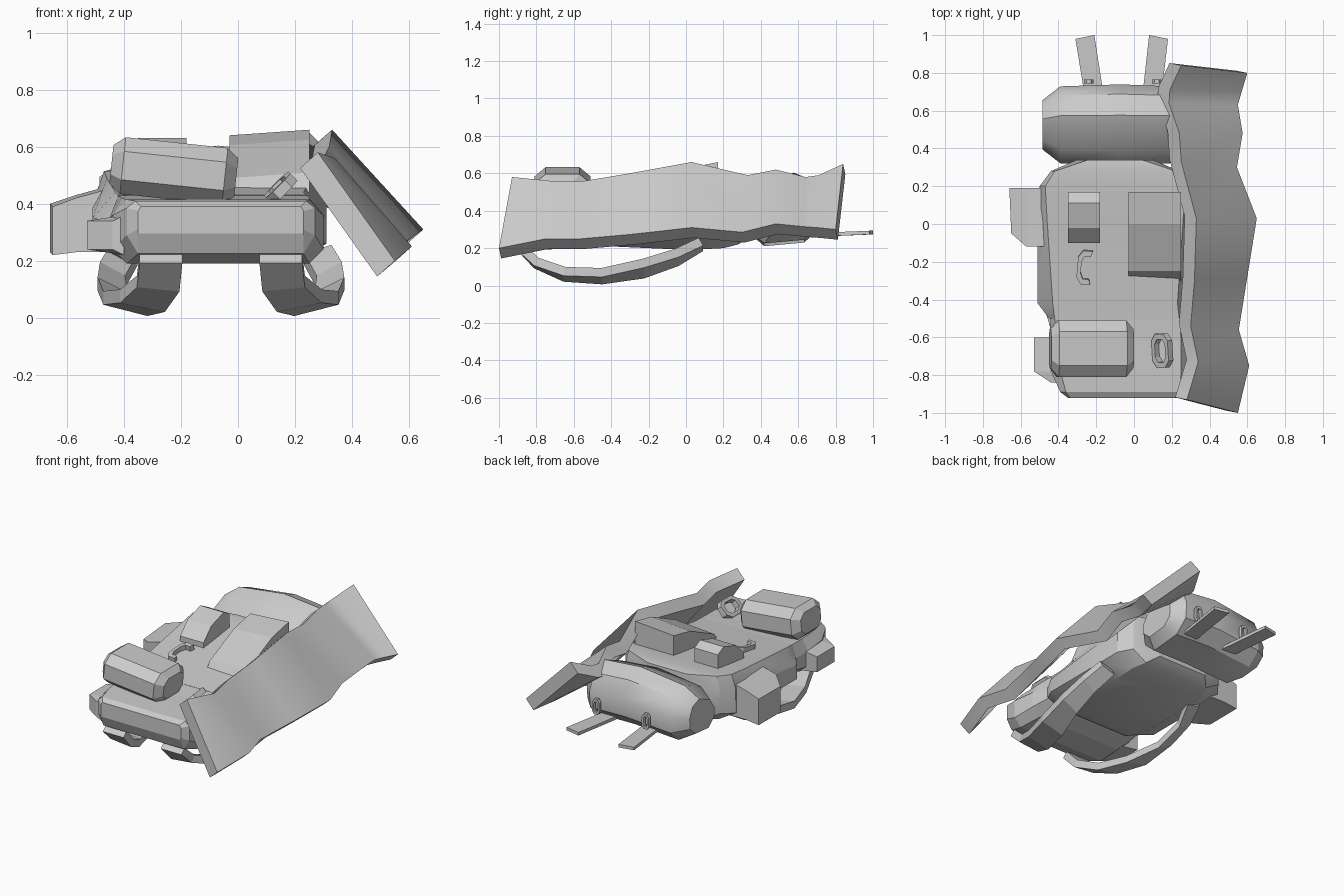
import bpy, bmesh, math
from mathutils import Vector, Matrix, Euler


def loft(name, rings, smooth=0):
    """Skin a list of equal-length point rings and cap both ends."""
    bm = bmesh.new()
    vs = [[bm.verts.new(p) for p in r] for r in rings]
    n = len(vs[0])
    for a, b in zip(vs, vs[1:]):
        for i in range(n):
            j = (i + 1) % n
            bm.faces.new((a[i], a[j], b[j], b[i]))
    bm.faces.new(vs[0])
    bm.faces.new(vs[-1])
    bmesh.ops.recalc_face_normals(bm, faces=bm.faces)
    me = bpy.data.meshes.new(name)
    bm.to_mesh(me)
    bm.free()
    ob = bpy.data.objects.new(name, me)
    bpy.context.collection.objects.link(ob)
    if smooth:
        bpy.ops.object.select_all(action='DESELECT')
        bpy.context.view_layer.objects.active = ob
        ob.select_set(True)
        bpy.ops.object.shade_smooth_by_angle(angle=math.radians(smooth))
    return ob


def body_ring(y, cx, top, mid, bot, zb, z1, z2, zt):
    return [(cx - top, y, zt), (cx + top, y, zt), (cx + mid, y, z2), (cx + mid, y, z1),
            (cx + bot, y, zb), (cx - bot, y, zb), (cx - mid, y, z1), (cx - mid, y, z2)]


def side_profile(name, x0, x1, prof, tilt=0.0):
    """Extrude a (y, z) profile along x; tilt raises z towards +x."""
    return loft(name, [[(x, y, z + tilt * (x - x0)) for y, z in prof] for x in (x0, x1)])


# Main pack body and lower compartment
loft("pack_body", [body_ring(*s) for s in [
    (-0.50, -0.09, 0.33, 0.36, 0.26, 0.23, 0.27, 0.34, 0.43),
    (-0.42, -0.10, 0.33, 0.41, 0.28, 0.21, 0.26, 0.35, 0.44),
    (0.02, -0.10, 0.36, 0.41, 0.28, 0.19, 0.26, 0.40, 0.49),
    (0.20, -0.10, 0.37, 0.40, 0.28, 0.20, 0.27, 0.43, 0.515),
    (0.28, -0.10, 0.32, 0.34, 0.24, 0.22, 0.28, 0.44, 0.52),
    (0.34, -0.10, 0.14, 0.20, 0.18, 0.26, 0.32, 0.45, 0.51)]], 28)
loft("lower_compartment", [body_ring(*s) for s in [
    (-0.92, -0.06, 0.28, 0.29, 0.29, 0.295, 0.31, 0.375, 0.39),
    (-0.89, -0.06, 0.30, 0.33, 0.29, 0.225, 0.29, 0.385, 0.41),
    (-0.78, -0.07, 0.32, 0.37, 0.32, 0.19, 0.24, 0.36, 0.415),
    (-0.62, -0.08, 0.33, 0.37, 0.31, 0.20, 0.25, 0.35, 0.42),
    (-0.48, -0.09, 0.33, 0.35, 0.29, 0.25, 0.27, 0.34, 0.43)]])

# Pockets on top of the pack
side_profile("large_top_pocket", -0.03, 0.25,
             [(0.17, 0.47), (0.17, 0.64), (0.0, 0.605), (-0.25, 0.49), (-0.30, 0.42)], 0.07)
side_profile("small_top_pocket", -0.35, -0.18,
             [(0.17, 0.48), (0.17, 0.60), (0.11, 0.63), (-0.02, 0.59), (-0.10, 0.51), (-0.10, 0.44)])

# Side pockets on the left
loft("side_pocket", [[(-0.46, y0, zt + 0.06), (-0.46, y0, zb), (-0.57, y0, zb),
                      (x, y1, zb - 0.01), (x, y1, zt), (-0.57, y0, zt + 0.03)]
                     for x, y0, y1, zb, zt in [(-0.65, -0.12, -0.05, 0.23, 0.39),
                                               (-0.66, 0.19, 0.19, 0.24, 0.40)]])
loft("small_side_pocket", [[(-0.40, y, 0.36), (-0.40, y, 0.22), (x, y, 0.24), (x, y, 0.34)]
                           for x, y in [(-0.44, -0.84), (-0.53, -0.78), (-0.53, -0.60)]])

# Large bedroll across the back end
roll = [(-0.21, -0.01), (-0.13, 0.11), (0.05, 0.185), (0.16, 0.14),
        (0.21, 0.03), (0.20, -0.08), (0.11, -0.16), (-0.11, -0.18), (-0.20, -0.10)]
loft("back_bedroll", [[(x, 0.525 + y * s, zc + z * s) for y, z in roll] for x, zc, s in [
    (-0.485, 0.38, 0.62), (-0.39, 0.385, 0.97), (-0.07, 0.415, 1.02),
    (0.19, 0.40, 0.97), (0.26, 0.39, 0.62)]], 35)

# Octagonal roll on the lower compartment
pts8 = [(-0.15, 0.05), (-0.09, 0.10), (0.09, 0.10), (0.15, 0.05),
        (0.15, -0.05), (0.09, -0.10), (-0.09, -0.10), (-0.15, -0.05)]
r = loft("front_roll", [[(x, y * s, z * s) for y, z in pts8]
                        for x, s in [(-0.22, 0.68), (-0.18, 1), (0.18, 1), (0.22, 0.68)]])
r.matrix_world = Matrix.Translation((-0.225, -0.66, 0.515)) @ Euler((0, math.radians(6), 0)).to_matrix().to_4x4()

# Bent sleeping mat leaning on the right: top y, x, z then bottom y, x, z
mat = [(-0.93, 0.28, 0.58, -1.00, 0.55, 0.20), (-0.73, 0.34, 0.56, -0.75, 0.61, 0.25),
       (-0.54, 0.30, 0.56, -0.56, 0.555, 0.25), (-0.30, 0.32, 0.60, -0.28, 0.60, 0.275),
       (0.03, 0.33, 0.66, 0.03, 0.65, 0.31), (0.33, 0.25, 0.59, 0.30, 0.545, 0.285),
       (0.48, 0.24, 0.62, 0.48, 0.575, 0.33), (0.64, 0.185, 0.58, 0.63, 0.55, 0.315),
       (0.71, 0.19, 0.59, 0.70, 0.57, 0.31), (0.84, 0.25, 0.65, 0.80, 0.60, 0.30)]
rings = []
for ty, tx, tz, by, bx, bz in mat:
    t, b = Vector((tx, ty, tz)), Vector((bx, by, bz))
    off = Vector((-0.062, 0.012, -0.055))
    rings.append([t, b, b + off, t + off])
loft("sleeping_mat", rings, 32)

# Shoulder straps, mirrored about the pack centre: x, y, z, roll, half width
path = [(-0.27, -0.89, 0.21, 0.0, 0.075), (-0.28, -0.80, 0.12, 0.1, 0.075),
        (-0.335, -0.65, 0.06, 0.2, 0.08), (-0.395, -0.45, 0.05, 0.25, 0.08),
        (-0.44, -0.23, 0.09, 0.5, 0.06), (-0.44, -0.05, 0.15, 0.5, 0.05),
        (-0.40, 0.08, 0.22, 0.3, 0.05)]
for side, s in (("left", 1), ("right", -1)):
    rings = []
    for i, (x, y, z, a, w) in enumerate(path):
        p, q = path[max(i - 1, 0)], path[min(i + 1, len(path) - 1)]
        tan = Vector((0, q[1] - p[1], q[2] - p[2])).normalized()
        nrm = Vector((0, -tan.z, tan.y))
        across = Vector((-math.cos(a), 0, math.sin(a)))
        c = Vector((x, y, z))
        ring = [c + across * w * u + nrm * 0.024 * v for u, v in ((1, 1), (1, -1), (-1, -1), (-1, 1))]
        for k in ring:
            if s < 0:
                k.x = -0.12 - k.x
        rings.append(ring)
    loft(side + "_shoulder_strap", rings)

# Loose flat straps under the bedroll
for side, x0, x1 in (("left", -0.19, -0.26), ("right", 0.08, 0.13)):
    rings = []
    for x, y, z in ((x0, 0.55, 0.265), (x1, 0.99, 0.283)):
        tip = 0.01 * (1 if x1 < 0 else -1) if y > 0.9 else 0
        rings.append([(x - 0.05, y - tip, z - 0.01), (x + 0.05, y + tip, z - 0.01),
                      (x + 0.05, y + tip, z + 0.01), (x - 0.05, y - tip, z + 0.01)])
    loft(side + "_loose_strap", rings)


def buckle(name, loc, rot, w, h, thick, start=0, count=8):
    """Chamfered rectangular loop, optionally left open."""
    base = [(-w, -h * .6), (-w, h * .6), (-w * .5, h), (w * .5, h),
            (w, h * .6), (w, -h * .6), (w * .5, -h), (-w * .5, -h)]
    idx = [(start + i) % 8 for i in range(count)]
    if count == 8:
        idx.append(idx[0])
    rings = []
    for i in idx:
        p = Vector((*base[i], 0))
        q = p - p.normalized() * thick
        up = Vector((0, 0, thick * 0.6))
        rings.append([p - up, p + up, q + up, q - up])
    ob = loft(name, rings)
    ob.matrix_world = Matrix.Translation(loc) @ Euler([math.radians(a) for a in rot]).to_matrix().to_4x4()


# Buckles: open hook, front ring and two on the bedroll
buckle("hook_buckle", (-0.25, -0.23, 0.475), (8, 0, -5), 0.05, 0.09, 0.03, 6, 6)
buckle("ring_buckle", (0.15, -0.67, 0.455), (5, -45, 0), 0.06, 0.09, 0.03)
for side, x in (("left", -0.24), ("right", 0.12)):
    buckle(side + "_bedroll_buckle", (x, 0.755, 0.36), (90, 0, 0), 0.025, 0.05, 0.018)
